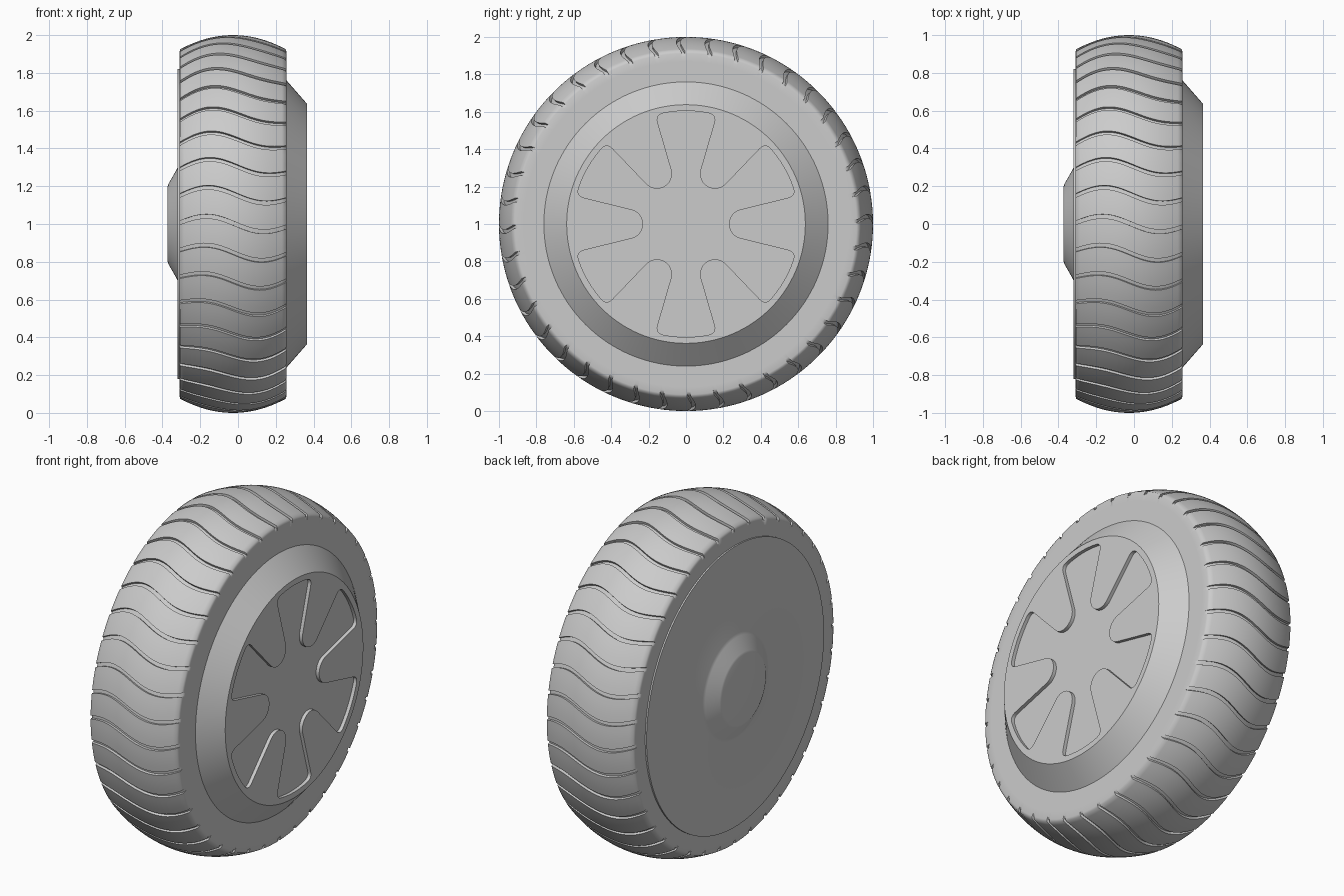
import bpy, bmesh, math
from math import sin, cos, pi, radians

if "Cube" in bpy.data.objects:
    bpy.data.objects.remove(bpy.data.objects["Cube"])

grey = bpy.data.materials.new("wheel_grey")
grey.diffuse_color = (0.6, 0.6, 0.6, 1)
grey.use_nodes = True
grey.node_tree.nodes["Principled BSDF"].inputs["Base Color"].default_value = grey.diffuse_color


def finish(name, bm):
    bmesh.ops.remove_doubles(bm, verts=bm.verts, dist=1e-5)
    bmesh.ops.recalc_face_normals(bm, faces=bm.faces)
    mesh = bpy.data.meshes.new(name)
    bm.to_mesh(mesh)
    bm.free()
    mesh.materials.append(grey)
    ob = bpy.data.objects.new(name, mesh)
    bpy.context.collection.objects.link(ob)
    return ob


def activate(ob):
    bpy.ops.object.select_all(action='DESELECT')
    ob.select_set(True)
    bpy.context.view_layer.objects.active = ob


def smooth(ob, angle):
    activate(ob)
    bpy.ops.object.shade_smooth_by_angle(angle=radians(angle))


def point(x, r, a):
    """Point around the axle; angle 0 is the front."""
    return (x, -r * cos(a), 1 + r * sin(a))


def lathe(name, profile, steps=128):
    """Turn an (x, radius) profile around the axle and cap both ends."""
    bm = bmesh.new()
    rings = [[bm.verts.new(point(x, r, 2 * pi * k / steps)) for k in range(steps)]
             for x, r in profile]
    for a, b in zip(rings, rings[1:]):
        for k in range(steps):
            n = (k + 1) % steps
            bm.faces.new((a[k], a[n], b[n], b[k]))
    bm.faces.new(rings[0])
    bm.faces.new(rings[-1])
    return finish(name, bm)


# Tyre: crowned tread with 40 wavy grooves, flat side walls
X0, X1, GROOVES, WIDTH, DEPTH = -0.31, 0.257, 40, 0.022, 0.015
mid, half = (X0 + X1) / 2, (X1 - X0) / 2
rows = [(X0, 0.6, 0), (X0, 0.87, 0), (X0, 0.912, DEPTH)]
for i in range(29):
    t = -0.985 + 1.97 * i / 28
    rows.append((mid + half * t, 1 - 0.077 * t * t, DEPTH))
rows += [(X1, 0.912, DEPTH), (X1, 0.87, 0), (X1, 0.6, 0)]

pitch = 2 * pi / GROOVES
columns = [(-WIDTH / 2, 0), (-WIDTH / 2, 1), (WIDTH / 2, 1), (WIDTH / 2, 0)]
columns += [(WIDTH / 2 + (pitch - WIDTH) * f / 4, 0) for f in (1, 2, 3)]
bm = bmesh.new()
grid = []
for x, r, depth in rows:
    wave = -0.042 * sin(2 * pi * (x + 0.015) / 0.62)
    grid.append([bm.verts.new(point(x, r - depth * low, g * pitch + a + wave))
                 for g in range(GROOVES) for a, low in columns])
count = len(grid[0])
for a, b in zip(grid, grid[1:]):
    for k in range(count):
        n = (k + 1) % count
        bm.faces.new((a[k], a[n], b[n], b[k]))
smooth(finish("tyre", bm), 50)

# Back plate with a raised centre boss
plate = lathe("back_plate", [(-0.372, 0.2), (-0.368, 0.213), (-0.325, 0.288),
                             (-0.319, 0.305), (-0.319, 0.82), (-0.29, 0.82)])
smooth(plate, 40)

# Hub cap: bevelled disc on the outer side
hub = lathe("hub_cap", [(0.2, 0.76), (0.257, 0.76), (0.364, 0.638)])

# Six-armed star outline, recessed into the hub cap
slope = radians(13.7)
half_outline = []                       # from notch bottom to arm tip
for i in range(9):
    a = pi - (pi / 2 - slope) * i / 8
    half_outline.append((0.31 + 0.08 * cos(a), 0.08 * sin(a)))
p0 = (0.545, 0.14)
p1 = (0.587, 0.15)
p2 = (0.605 * cos(radians(18.5)), 0.605 * sin(radians(18.5)))
for i in range(7):
    t = i / 6
    half_outline.append(tuple((1 - t) ** 2 * a + 2 * t * (1 - t) * b + t * t * c
                              for a, b, c in zip(p0, p1, p2)))
half_outline += [(0.605 * cos(radians(d)), 0.605 * sin(radians(d)))
                 for d in (22, 26)]
outline = [(u, -v) for u, v in reversed(half_outline[1:])] + half_outline
outline.append((0.605 * cos(pi / 6), 0.605 * sin(pi / 6)))

bm = bmesh.new()
verts = []
for k in range(6):
    for u, v in outline:
        verts.append(bm.verts.new(point(0.344, math.hypot(u, v),
                                        math.atan2(v, u) + k * pi / 3)))
floor = bm.faces.new(verts)
new = bmesh.ops.extrude_face_region(bm, geom=[floor])["geom"]
bmesh.ops.translate(bm, vec=(0.1, 0, 0),
                    verts=[g for g in new if isinstance(g, bmesh.types.BMVert)])
cutter = finish("star_cutter", bm)
cutter.hide_render = True

cut = hub.modifiers.new("star_recess", 'BOOLEAN')
cut.operation = 'DIFFERENCE'
cut.solver = 'EXACT'
cut.object = cutter
activate(hub)
bpy.ops.object.modifier_apply(modifier=cut.name)
bpy.data.objects.remove(cutter)
smooth(hub, 30)
